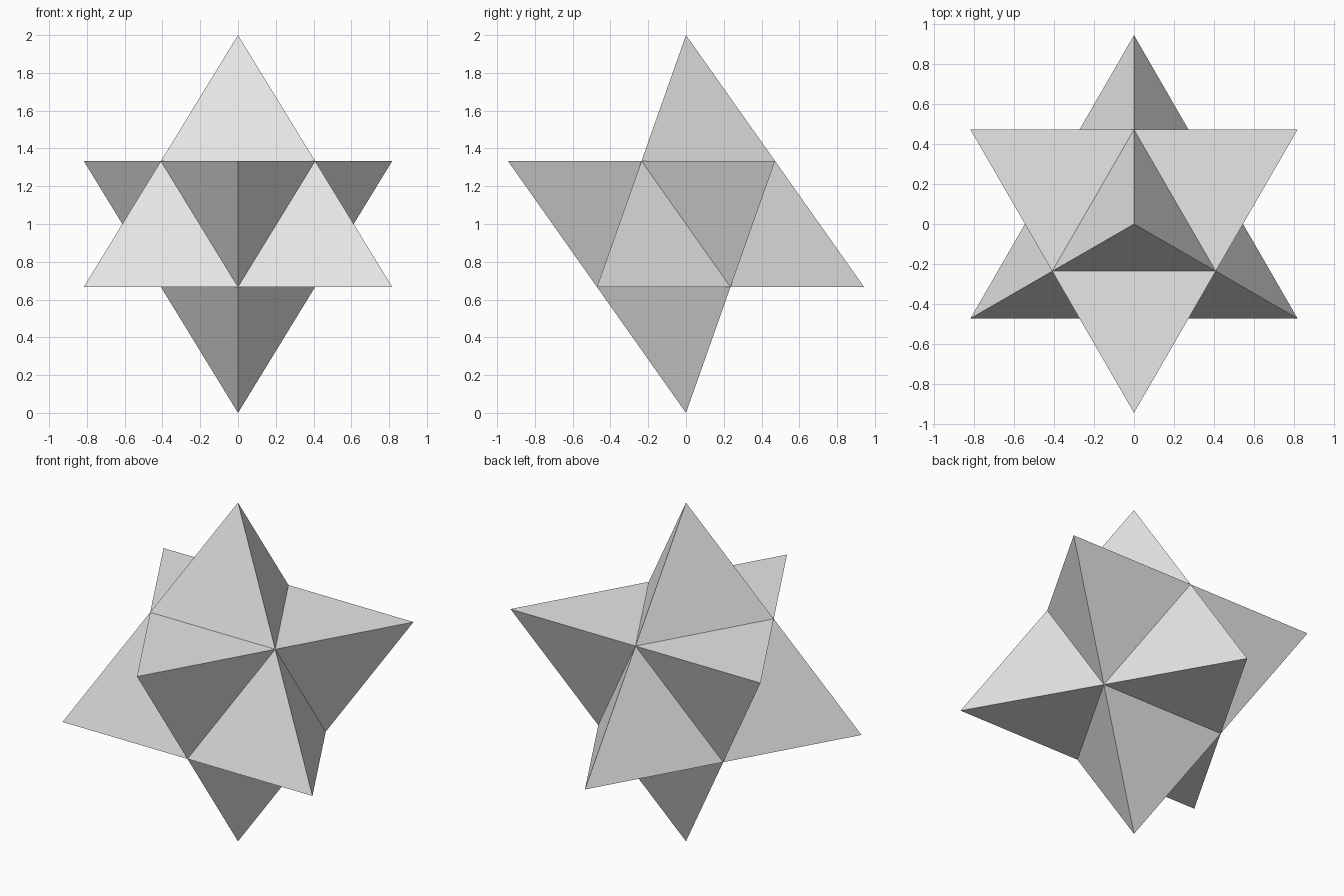
import bpy, bmesh, math

if "Cube" in bpy.data.objects:
    bpy.data.objects.remove(bpy.data.objects["Cube"])

RING_R = math.sqrt(2) / 3      # radius of the core's two triangular rings
SPIKE = 2 / 3                  # height of every spike

# Core octahedron: two opposed triangles, closed by a convex hull
bm = bmesh.new()
for z, start in ((4 / 3, 90), (2 / 3, -90)):
    for i in range(3):
        a = math.radians(start + 120 * i)
        bm.verts.new((RING_R * math.cos(a), RING_R * math.sin(a), z))
bmesh.ops.convex_hull(bm, input=bm.verts[:])
bmesh.ops.recalc_face_normals(bm, faces=bm.faces[:])
bm.normal_update()

# Spikes: raise the centre of each core face into a tetrahedron
bmesh.ops.poke(bm, faces=bm.faces[:], offset=SPIKE,
               center_mode='MEAN', use_relative_offset=False)
bmesh.ops.recalc_face_normals(bm, faces=bm.faces[:])

mesh = bpy.data.meshes.new("eight_pointed_star")
bm.to_mesh(mesh)
bm.free()

# Single plain colour, flat faces
grey = bpy.data.materials.new("light_grey")
grey.diffuse_color = (0.8, 0.8, 0.8, 1)
grey.use_nodes = True
grey.node_tree.nodes["Principled BSDF"].inputs["Base Color"].default_value = grey.diffuse_color
mesh.materials.append(grey)
star = bpy.data.objects.new("eight_pointed_star", mesh)
bpy.context.collection.objects.link(star)
